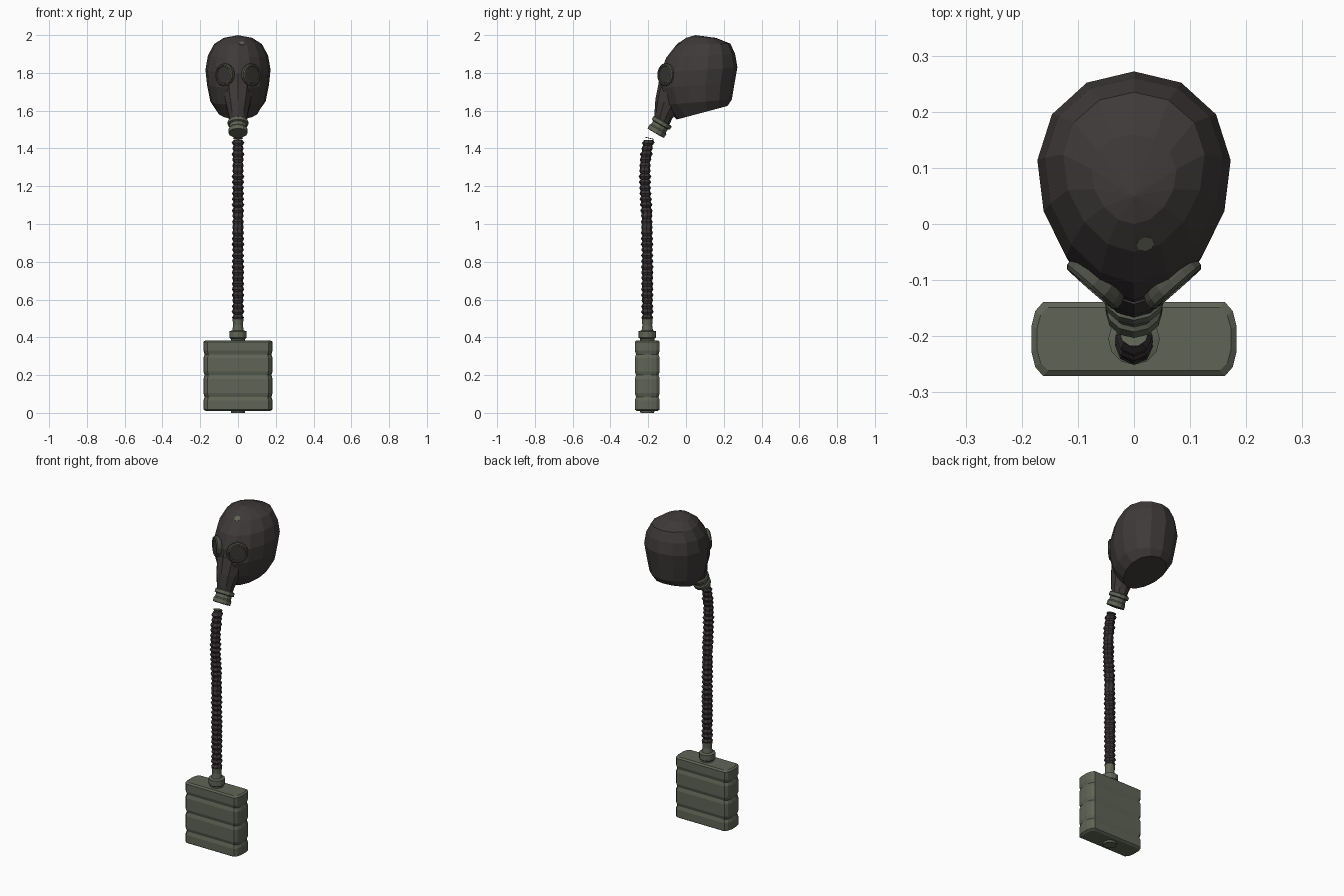
import bpy, bmesh, math, random
from mathutils import Vector

if "Cube" in bpy.data.objects:
    bpy.data.objects.remove(bpy.data.objects["Cube"])

random.seed(4)


def material(name, col):
    m = bpy.data.materials.new(name)
    m.diffuse_color = (*col, 1)
    m.use_nodes = True
    m.node_tree.nodes["Principled BSDF"].inputs["Base Color"].default_value = m.diffuse_color
    return m


RUBBER = material("dark_rubber", (0.050, 0.042, 0.042))
HOSE = material("hose_rubber", (0.043, 0.034, 0.036))
METAL = material("olive_metal", (0.115, 0.128, 0.092))
RIM = material("dark_olive_rim", (0.075, 0.080, 0.062))
LENS = material("dark_glass", (0.040, 0.038, 0.034))


def loft(name, rings, mat, apex=None):
    """Skin a list of closed rings and cap both ends."""
    bm = bmesh.new()
    vs = [[bm.verts.new(p) for p in r] for r in rings]
    n = len(vs[0])
    for a, b in zip(vs, vs[1:]):
        for i in range(n):
            j = (i + 1) % n
            bm.faces.new((a[i], a[j], b[j], b[i]))
    bm.faces.new(vs[0][::-1])
    if apex:
        tip = bm.verts.new(apex)
        for i in range(n):
            bm.faces.new((vs[-1][i], vs[-1][(i + 1) % n], tip))
    else:
        bm.faces.new(vs[-1])
    bmesh.ops.recalc_face_normals(bm, faces=bm.faces)
    me = bpy.data.meshes.new(name)
    bm.to_mesh(me)
    bm.free()
    me.materials.append(mat)
    ob = bpy.data.objects.new(name, me)
    bpy.context.collection.objects.link(ob)
    return ob


def circle(c, axis, rx, ry, n, phase=0.0):
    """Ring around c, rx along the side direction and ry across it."""
    axis = Vector(axis).normalized()
    ref = Vector((1, 0, 0)) if abs(axis.x) < 0.3 else Vector((0, 0, 1))
    v = axis.cross(ref).normalized()
    u = v.cross(axis)
    return [Vector(c) + u * rx * math.cos(t) + v * ry * math.sin(t)
            for t in (math.tau * (i + phase) / n for i in range(n))]


def revolve(name, origin, axis, profile, mat, n=12):
    """Turned part: profile holds (distance along axis, radius)."""
    o, a = Vector(origin), Vector(axis).normalized()
    return loft(name, [circle(o + a * d, a, r, r, n) for d, r in profile], mat)


# Mask hood: egg-shaped slices, tilted toward the neck opening
def hood_ring(zf, zb, yf, yb, hw, n=14):
    ring = []
    for i in range(n):
        t = math.tau * i / n
        c = math.cos(t)
        ring.append(Vector((hw * math.sin(t) * (1 + 0.15 * c),
                            (yf + yb) / 2 + (yb - yf) / 2 * c,
                            (zf + zb) / 2 + (zb - zf) / 2 * c)))
    return ring


hood = loft("mask_hood", [hood_ring(*r) for r in (
    (1.553, 1.625, -0.05, 0.22, 0.108),
    (1.63, 1.66, -0.115, 0.243, 0.145),
    (1.72, 1.75, -0.143, 0.258, 0.163),
    (1.80, 1.83, -0.135, 0.272, 0.171),
    (1.88, 1.90, -0.105, 0.260, 0.158),
    (1.95, 1.955, -0.05, 0.235, 0.125),
    (1.985, 1.985, 0.0, 0.16, 0.075))], RUBBER, (0, 0.05, 2.0))

# Snout tapering down to the connector
loft("mask_snout", [circle((0, y, z), ax, rx, ry, 10, 0.5) for y, z, ax, rx, ry in (
    (-0.055, 1.73, (0, -0.3, -1), 0.085, 0.092),
    (-0.095, 1.64, (0, -0.3, -1), 0.068, 0.070),
    (-0.120, 1.575, (0, -0.4, -1), 0.052, 0.050),
    (-0.130, 1.535, (0, -0.55, -1), 0.044, 0.042))], RUBBER)

# Metal outlet under the snout
revolve("snout_connector", (0, -0.122, 1.546), (0, -0.037, -0.063),
        ((0, 0.050), (0.004, 0.055), (0.022, 0.055), (0.026, 0.045),
         (0.045, 0.045), (0.052, 0.051), (0.075, 0.050), (0.077, 0.036)), METAL)

# Eyepieces: raised rim with recessed glass
for side, s in (("left", -1), ("right", 1)):
    pos, nrm = (s * 0.068, -0.104, 1.79), (s * 0.66, -0.75, 0.03)
    revolve(side + "_eye_rim", pos, nrm,
            ((-0.015, 0.055), (-0.002, 0.061), (0.010, 0.061), (0.016, 0.055),
             (0.016, 0.048), (0.010, 0.046)), RIM, 14)
    revolve(side + "_eye_lens", pos, nrm, ((0.006, 0.046), (0.012, 0.045)), LENS, 14)

# Small forehead plate laid on the hood surface
bpy.context.view_layer.update()
hit, loc, nor, _ = hood.ray_cast(Vector((0.02, -0.035, 3)), Vector((0, 0, -1)))
if hit:
    revolve("forehead_plate", loc, nor, ((-0.003, 0.016), (0.002, 0.016)), METAL, 8)

# Corrugated hose following a gentle bend
PATH = ((0.49, -0.205), (0.8, -0.205), (1.05, -0.208), (1.2, -0.217),
        (1.32, -0.217), (1.40, -0.206), (1.445, -0.197))


def path_y(z):
    for (z0, y0), (z1, y1) in zip(PATH, PATH[1:]):
        if z <= z1:
            return y0 + (y1 - y0) * (z - z0) / (z1 - z0)
    return PATH[-1][1]


rings, COUNT = [], 64
for k in range(COUNT + 1):
    z = 0.49 + (1.445 - 0.49) * k / COUNT
    r = (0.032 if k % 2 else 0.025) + random.uniform(-0.002, 0.002)
    rings.append(circle((0, path_y(z), z), (0, 0, 1), r, r, 8, random.uniform(-0.2, 0.2)))
loft("hose", rings, HOSE)
revolve("hose_top_ring", (0, -0.194, 1.452), (0, 0.25, 1), ((0, 0.026), (0.004, 0.026)), METAL, 10)

# Canister: flat body with rounded ends and pressed horizontal ribs
HALF = ((0.162, -0.066), (0.176, -0.050), (0.183, -0.022),
        (0.183, 0.022), (0.176, 0.050), (0.162, 0.066))
OUTLINE = HALF + tuple((-x, -y) for x, y in HALF)
rings = []
for z, inset in ((0.010, 0.012), (0.018, 0), (0.065, 0), (0.085, 0.006), (0.105, 0),
                 (0.18, 0), (0.20, 0.006), (0.22, 0), (0.29, 0), (0.31, 0.006),
                 (0.33, 0), (0.376, 0), (0.384, 0.010)):
    rings.append([Vector((x * (1 - inset / 0.183), y * (1 - inset / 0.066) - 0.205, z))
                  for x, y in OUTLINE])
loft("canister_body", rings, METAL)

# Canister neck and bottom plug
revolve("canister_neck", (0, -0.205, 0.38), (0, 0, 1),
        ((0, 0.038), (0.012, 0.038), (0.018, 0.046), (0.052, 0.046), (0.057, 0.030),
         (0.085, 0.026), (0.118, 0.029), (0.120, 0.024)), METAL)
revolve("bottom_plug", (0, -0.205, 0), (0, 0, 1), ((0, 0.036), (0.015, 0.040)), METAL)
